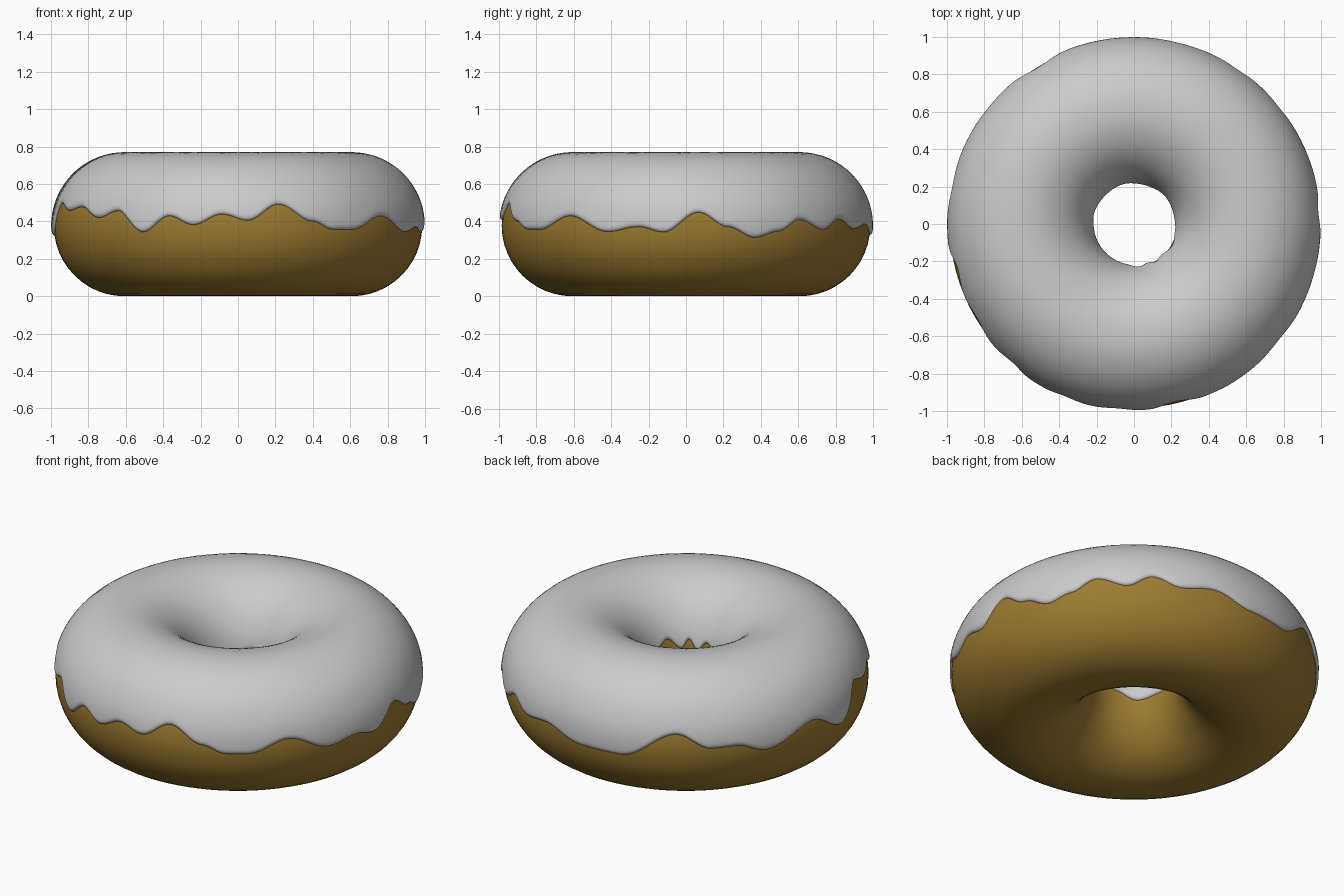
import bpy, bmesh, math

if "Cube" in bpy.data.objects:
    bpy.data.objects.remove(bpy.data.objects["Cube"])

MAJOR, DOUGH_R, ICING_R, CZ = 0.607, 0.378, 0.392, 0.378

# Icing drip line: (azimuth in degrees, height)
OUTER = [(4, .45), (13, .37), (22, .31), (30, .345), (38, .41), (48, .355), (56, .415),
         (65, .36), (76, .385), (90, .325), (104, .32), (122, .47), (133, .385), (141, .39),
         (151, .335), (169, .43), (183, .32), (194, .5), (203, .46), (211, .48), (221, .42),
         (229, .46), (239, .34), (248, .43), (256, .38), (265, .44), (273, .405), (283, .495),
         (294, .4), (301, .355), (308, .355), (321, .43), (335, .342), (345, .37), (353, .34)]
INNER = [(10, .4), (45, .43), (75, .37), (105, .42), (135, .38), (165, .42), (195, .36),
         (225, .34), (255, .39), (277, .46), (289, .41), (301, .47), (311, .42),
         (330, .48), (350, .43)]


def height(keys, deg):
    """Smooth periodic interpolation of a drip line."""
    ring = [(keys[-1][0] - 360, keys[-1][1])] + keys + [(keys[0][0] + 360, keys[0][1])]
    for (a, za), (b, zb) in zip(ring, ring[1:]):
        if a <= deg <= b:
            s = (1 - math.cos(math.pi * (deg - a) / (b - a))) / 2
            return za + (zb - za) * s


def edge_angle(z):
    return math.asin((z - CZ) / ICING_R)


# Dough ring
bpy.ops.mesh.primitive_torus_add(major_radius=MAJOR, minor_radius=DOUGH_R,
                                 major_segments=96, minor_segments=48,
                                 location=(0, 0, CZ))
dough = bpy.context.object
dough.name = "dough"
bpy.ops.object.shade_smooth()
mat = bpy.data.materials.new("dough_brown")
mat.diffuse_color = (0.34, 0.2, 0.03, 1)
mat.use_nodes = True
mat.node_tree.nodes["Principled BSDF"].inputs["Base Color"].default_value = mat.diffuse_color
dough.data.materials.append(mat)

# Icing shell with wavy, rounded lower edges
N, M = 240, 48
bm = bmesh.new()
grid = []
for i in range(N):
    deg = 360 * i / N
    az = math.radians(deg)
    t0 = edge_angle(height(OUTER, deg))
    t1 = math.pi - edge_angle(height(INNER, deg))
    column = []
    for j in range(M + 1):
        t = t0 + (t1 - t0) * (1 - math.cos(math.pi * j / M)) / 2
        d = min(1, min(t - t0, t1 - t) / 0.07)
        r = DOUGH_R - 0.006 + (ICING_R - DOUGH_R + 0.006) * math.sqrt(max(0, d * (2 - d)))
        rad = MAJOR + r * math.cos(t)
        column.append(bm.verts.new((rad * math.cos(az), rad * math.sin(az),
                                    CZ + r * math.sin(t))))
    grid.append(column)
for i in range(N):
    a, b = grid[i], grid[(i + 1) % N]
    for j in range(M):
        bm.faces.new((a[j], b[j], b[j + 1], a[j + 1])).smooth = True
mesh = bpy.data.meshes.new("icing")
bm.to_mesh(mesh)
bm.free()
icing = bpy.data.objects.new("icing", mesh)
bpy.context.collection.objects.link(icing)
